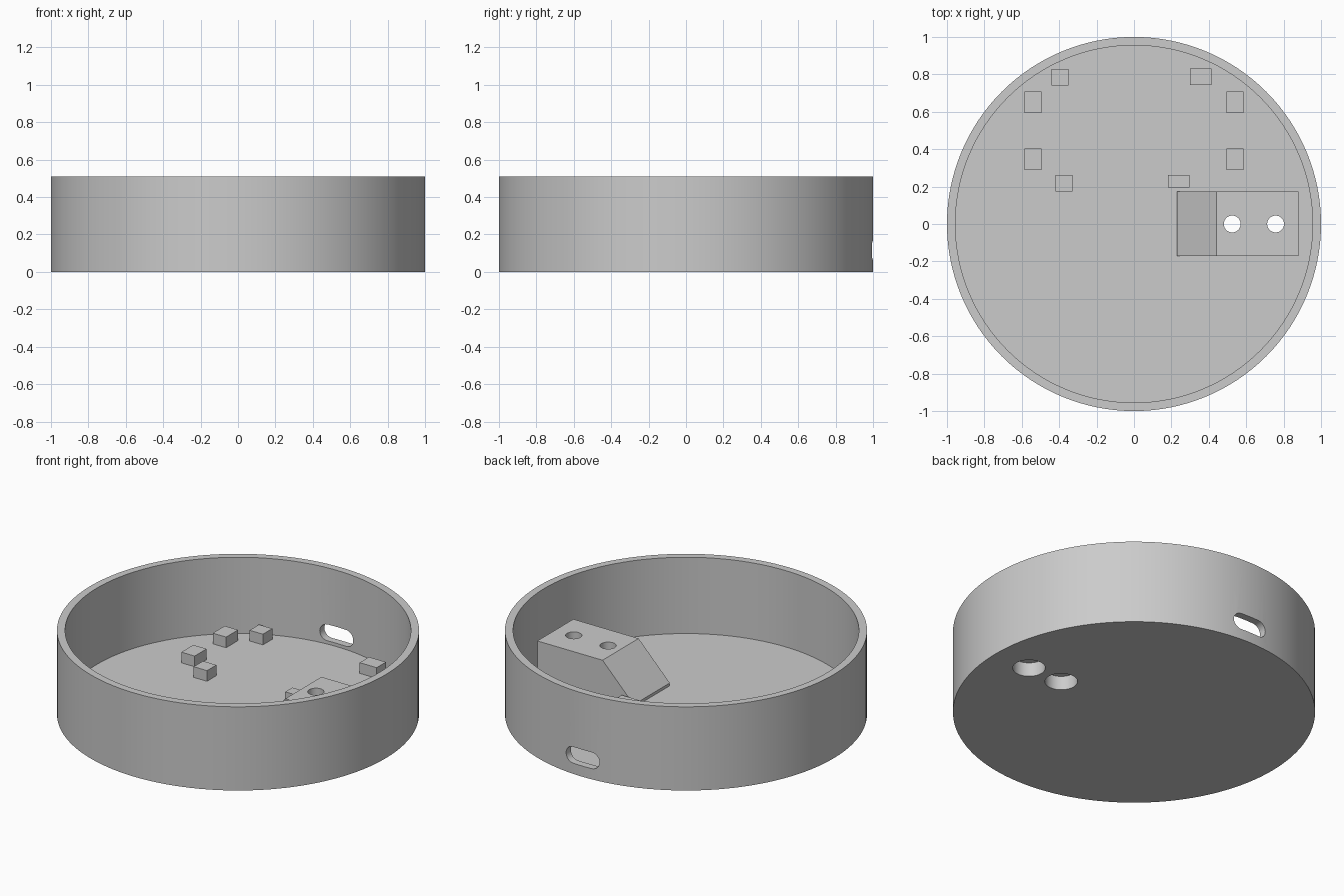
import bpy, bmesh, math
from mathutils import Matrix

if "Cube" in bpy.data.objects:
    bpy.data.objects.remove(bpy.data.objects["Cube"])

FLOOR, HEIGHT, INNER = 0.045, 0.51, 0.955

gray = bpy.data.materials.new("plain_gray")
gray.use_nodes = True
COLOUR = (0.6, 0.6, 0.6, 1)
gray.diffuse_color = COLOUR
gray.node_tree.nodes["Principled BSDF"].inputs["Base Color"].default_value = COLOUR


def finish(name, bm):
    bmesh.ops.recalc_face_normals(bm, faces=bm.faces[:])
    mesh = bpy.data.meshes.new(name)
    bm.to_mesh(mesh)
    bm.free()
    mesh.materials.append(gray)
    obj = bpy.data.objects.new(name, mesh)
    bpy.context.collection.objects.link(obj)
    return obj


def cylinder(name, radius, z0, z1, x=0, sides=48):
    bm = bmesh.new()
    bmesh.ops.create_cone(bm, cap_ends=True, segments=sides, radius1=radius,
                          radius2=radius, depth=z1 - z0,
                          matrix=Matrix.Translation((x, 0, (z0 + z1) / 2)))
    return finish(name, bm)


def prism(name, outline, y0, y1):
    """Extrude an x-z outline from y0 to y1."""
    bm = bmesh.new()
    face = bm.faces.new([bm.verts.new((x, y0, z)) for x, z in outline])
    new = bmesh.ops.extrude_face_region(bm, geom=[face])["geom"]
    bmesh.ops.translate(bm, vec=(0, y1 - y0, 0),
                        verts=[v for v in new if isinstance(v, bmesh.types.BMVert)])
    return finish(name, bm)


def activate(obj):
    bpy.ops.object.select_all(action="DESELECT")
    obj.select_set(True)
    bpy.context.view_layer.objects.active = obj


def cut(obj, cutter):
    activate(obj)
    mod = obj.modifiers.new("cut", "BOOLEAN")
    mod.operation, mod.solver, mod.object = "DIFFERENCE", "EXACT", cutter
    bpy.ops.object.modifier_apply(modifier=mod.name)
    bpy.data.objects.remove(cutter)


def smooth(obj):
    activate(obj)
    bpy.ops.object.shade_smooth_by_angle(angle=math.radians(30))


# Round open tray
tray = cylinder("round_tray", 1, 0, HEIGHT, sides=128)
cut(tray, cylinder("cavity", INNER, FLOOR, HEIGHT + 0.2, sides=128))

# Rounded slot through the back wall
slot_r, slot_half, slot_z = 0.05, 0.063, 0.115
slot = []
for i in range(26):
    side = 1 if i < 13 else -1
    a = math.pi * ((i % 13) / 12 - 0.5) + (0 if side > 0 else math.pi)
    slot.append((side * slot_half + slot_r * math.cos(a), slot_z + slot_r * math.sin(a)))
cut(tray, prism("slot_cutter", slot, 0.85, 1.1))

# Sloped bracket on the floor
bracket = prism("sloped_bracket",
                [(0.23, FLOOR), (0.88, FLOOR), (0.88, 0.277), (0.44, 0.277), (0.23, 0.062)],
                -0.172, 0.175)

# Screw holes with wide recesses underneath
for x in (0.525, 0.757):
    cut(tray, cylinder("recess_cutter", 0.09, -0.1, 0.2, x))
    cut(bracket, cylinder("recess_cutter", 0.09, -0.1, 0.085, x))
    cut(bracket, cylinder("screw_cutter", 0.045, 0, 0.4, x))

smooth(tray)
smooth(bracket)

# Small locating pegs: centre x, centre y, width, depth
pegs = [(-0.395, 0.785, 0.09, 0.09), (0.358, 0.787, 0.115, 0.09),
        (-0.375, 0.218, 0.09, 0.09), (0.24, 0.228, 0.115, 0.068)]
pegs += [(sx * 0.54, y, 0.09, 0.115) for sx in (-1, 1) for y in (0.65, 0.347)]
for i, (x, y, w, d) in enumerate(pegs):
    prism(f"peg_{i + 1}", [(x - w / 2, FLOOR), (x + w / 2, FLOOR),
                           (x + w / 2, 0.11), (x - w / 2, 0.11)], y - d / 2, y + d / 2)
